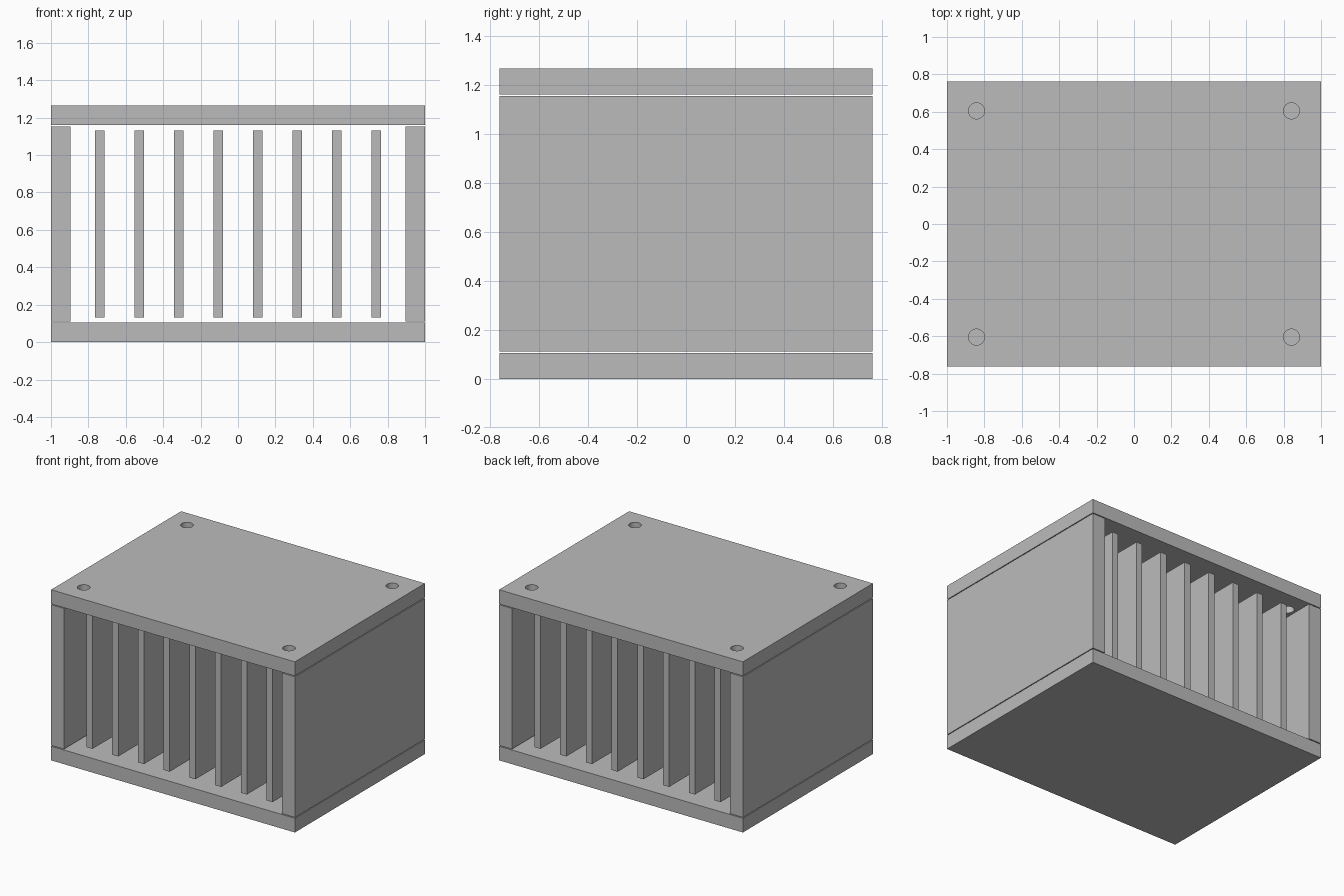
import bpy

if "Cube" in bpy.data.objects:
    bpy.data.objects.remove(bpy.data.objects["Cube"], do_unlink=True)

WIDTH, DEPTH, HEIGHT = 2.0, 1.523, 1.265
PLATE, GAP = 0.105, 0.006          # slab thickness and seam beside each wall
FIN_WIDTH, FIN_PITCH, FIN_COUNT = 0.05, 0.211, 8
FIN_DEPTH, FIN_HEIGHT = 1.37, 1.0
HOLE_X, HOLE_Y, HOLE_RADIUS = 0.842, 0.605, 0.043
MID = HEIGHT / 2

grey = bpy.data.materials.new("plain grey")
grey.use_nodes = True
grey.diffuse_color = (0.5, 0.5, 0.5, 1)
grey.node_tree.nodes["Principled BSDF"].inputs["Base Color"].default_value = grey.diffuse_color


def box(name, size, centre):
    bpy.ops.mesh.primitive_cube_add(size=1, location=centre)
    obj = bpy.context.object
    obj.name = name
    obj.scale = size
    bpy.ops.object.transform_apply(location=False, rotation=False, scale=True)
    obj.data.materials.append(grey)
    return obj


# Top and bottom plates
box("bottom_plate", (WIDTH, DEPTH, PLATE), (0, 0, PLATE / 2))
top = box("top_plate", (WIDTH, DEPTH, PLATE), (0, 0, HEIGHT - PLATE / 2))

# Side walls, separated from the plates by a thin seam
wall_height = HEIGHT - 2 * (PLATE + GAP)
for side, name in ((1, "left_wall"), (-1, "right_wall")):
    box(name, (PLATE, DEPTH, wall_height), (side * (WIDTH - PLATE) / 2, 0, MID))

# Floating inner fins, set back from the front and back
for i in range(FIN_COUNT):
    x = (i - (FIN_COUNT - 1) / 2) * FIN_PITCH
    box(f"fin_{i + 1}", (FIN_WIDTH, FIN_DEPTH, FIN_HEIGHT), (x, 0, MID))

# Four corner holes through the top plate
for sx in (-1, 1):
    for sy in (-1, 1):
        bpy.ops.mesh.primitive_cylinder_add(
            vertices=32, radius=HOLE_RADIUS, depth=PLATE * 2,
            location=(sx * HOLE_X, sy * HOLE_Y, HEIGHT - PLATE / 2))
        cutter = bpy.context.object
        cutter.name = "hole_cutter"
        cutter.hide_render = True
        cutter.data.materials.append(grey)
        cut = top.modifiers.new("corner_hole", 'BOOLEAN')
        cut.operation = 'DIFFERENCE'
        cut.solver = 'EXACT'
        cut.object = cutter
        bpy.context.view_layer.objects.active = top
        bpy.ops.object.modifier_apply(modifier=cut.name)
        bpy.data.objects.remove(cutter, do_unlink=True)
